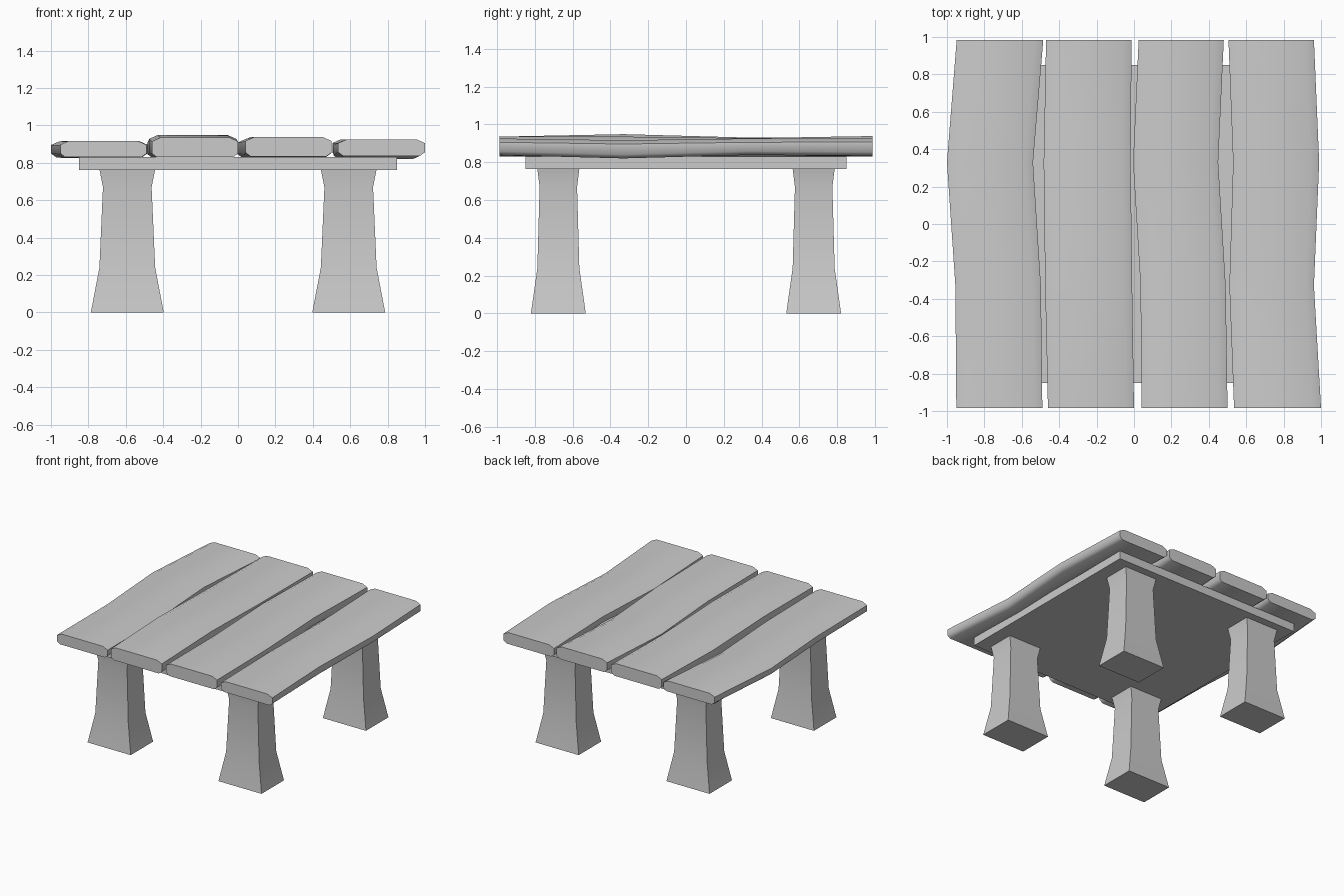
import bpy, bmesh, math

if "Cube" in bpy.data.objects:
    bpy.data.objects.remove(bpy.data.objects["Cube"])


def loft(name, rings, angle=40):
    """Skin a stack of equal-sized rings and cap both ends."""
    bm = bmesh.new()
    loops = [[bm.verts.new(p) for p in ring] for ring in rings]
    n = len(loops[0])
    for a, b in zip(loops, loops[1:]):
        for i in range(n):
            j = (i + 1) % n
            bm.faces.new((a[i], a[j], b[j], b[i]))
    bm.faces.new(loops[0])
    bm.faces.new(loops[-1])
    bmesh.ops.recalc_face_normals(bm, faces=bm.faces)
    mesh = bpy.data.meshes.new(name)
    bm.to_mesh(mesh)
    bm.free()
    obj = bpy.data.objects.new(name, mesh)
    bpy.context.collection.objects.link(obj)
    bpy.ops.object.select_all(action='DESELECT')
    obj.select_set(True)
    bpy.context.view_layer.objects.active = obj
    bpy.ops.object.shade_smooth_by_angle(angle=math.radians(angle))
    return obj


def rect(cx, cy, hx, hy, z):
    return [(cx - hx, cy - hy, z), (cx + hx, cy - hy, z),
            (cx + hx, cy + hy, z), (cx - hx, cy + hy, z)]


# Flared legs: half width, half depth, height
leg_profile = [(0.195, 0.145, 0), (0.149, 0.111, 0.24),
               (0.130, 0.099, 0.67), (0.149, 0.111, 0.765)]
for sy, row in ((-1, "front"), (1, "back")):
    for sx, side in ((-1, "left"), (1, "right")):
        loft(f"{row}_{side}_leg",
             [rect(sx * 0.592, sy * 0.675, hx, hy, z) for hx, hy, z in leg_profile])

# Thin support panel under the planks
loft("support_panel", [rect(0, 0, 0.85, 0.85, z) for z in (0.763, 0.83)], 30)


def plank_ring(y, x0, x1, z0, z1):
    """Eight-sided section with shallow top and bottom chamfers."""
    w, h = 0.045, 0.02
    return [(x0, y, z0 + h), (x0 + w * 0.6, y, z0), (x1 - w * 0.6, y, z0), (x1, y, z0 + h),
            (x1, y, z1 - h), (x1 - w, y, z1), (x0 + w, y, z1), (x0, y, z1 - h)]


# Warped planks: left x, right x, bottom z, top z at four stations
stations = (-0.985, -0.33, 0.33, 0.985)
planks = [
    [(-0.95, -0.49, 0.83, 0.917), (-0.955, -0.498, 0.825, 0.915),
     (-1.0, -0.54, 0.83, 0.915), (-0.948, -0.485, 0.83, 0.917)],
    [(-0.46, 0.0, 0.83, 0.935), (-0.475, -0.01, 0.83, 0.948),
     (-0.483, -0.018, 0.825, 0.93), (-0.47, -0.013, 0.83, 0.933)],
    [(0.04, 0.50, 0.835, 0.937), (0.035, 0.49, 0.825, 0.935),
     (-0.005, 0.45, 0.828, 0.927), (0.025, 0.48, 0.835, 0.938)],
    [(0.535, 1.0, 0.837, 0.925), (0.51, 0.962, 0.82, 0.916),
     (0.53, 0.99, 0.838, 0.925), (0.505, 0.962, 0.833, 0.926)],
]
for i, rows in enumerate(planks, 1):
    loft(f"top_plank_{i}", [plank_ring(y, *r) for y, r in zip(stations, rows)], 60)
